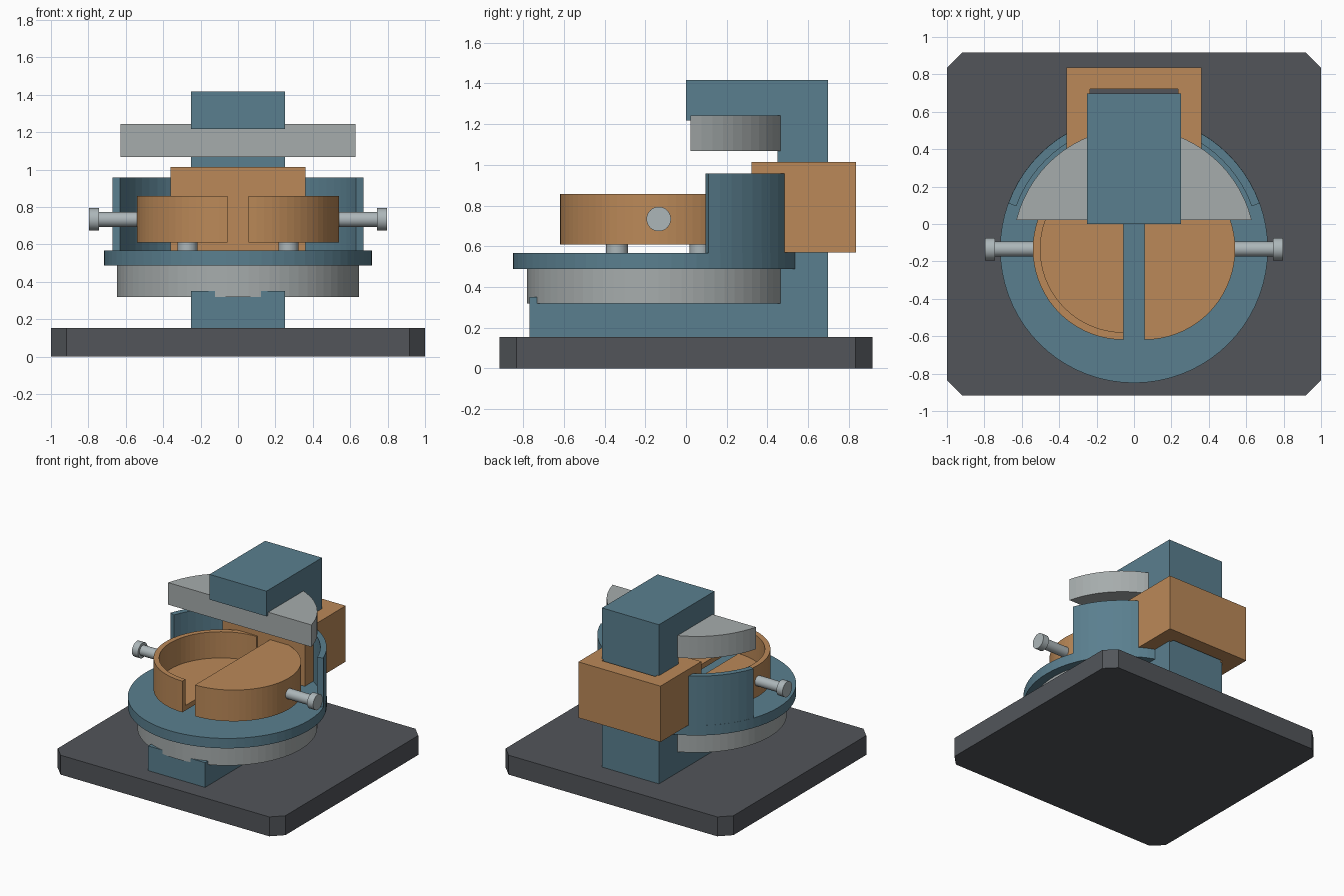
import bpy, bmesh, math
from mathutils import Matrix

if "Cube" in bpy.data.objects:
    bpy.data.objects.remove(bpy.data.objects["Cube"])

CY = -0.134          # shared centre (y) of the round parts
SEG = 72             # facets in a full circle


def material(name, rgb):
    m = bpy.data.materials.new(name)
    m.diffuse_color = [((c / 255 + 0.055) / 1.055) ** 2.4 for c in rgb] + [1]
    m.use_nodes = True
    m.node_tree.nodes["Principled BSDF"].inputs["Base Color"].default_value = m.diffuse_color
    return m


TEAL = material("blue grey paint", (90, 127, 143))
COPPER = material("copper", (187, 137, 88))
GREY = material("pole grey", (166, 172, 172))
STEEL = material("pale steel", (172, 182, 185))
DARK = material("dark base grey", (82, 85, 90))


def prism(name, pts, z0, z1, mat):
    """Extrude an outline in XY from z0 to z1."""
    bm = bmesh.new()
    face = bm.faces.new([bm.verts.new((x, y, z0)) for x, y in pts])
    ext = bmesh.ops.extrude_face_region(bm, geom=[face])
    top = [v for v in ext["geom"] if isinstance(v, bmesh.types.BMVert)]
    bmesh.ops.translate(bm, verts=top, vec=(0, 0, z1 - z0))
    bmesh.ops.recalc_face_normals(bm, faces=bm.faces)
    me = bpy.data.meshes.new(name)
    bm.to_mesh(me)
    bm.free()
    me.materials.append(mat)
    ob = bpy.data.objects.new(name, me)
    bpy.context.collection.objects.link(ob)
    return ob


def box(name, x, y0, y1, z0, z1, mat):
    return prism(name, [(-x, y0), (x, y0), (x, y1), (-x, y1)], z0, z1, mat)


def arc(r, a0, a1, cx=0, cy=CY):
    n = max(6, round(abs(a1 - a0) / 360 * SEG))
    angles = [math.radians(a0 + (a1 - a0) * i / n) for i in range(n + 1)]
    return [(cx + r * math.cos(a), cy + r * math.sin(a)) for a in angles]


def disc(name, r, z0, z1, mat, cx=0, cy=CY):
    return prism(name, arc(r, 0, 360, cx, cy)[:-1], z0, z1, mat)


def ring(name, r_out, r_in, a0, a1, z0, z1, mat, cx=0):
    return prism(name, arc(r_out, a0, a1, cx) + arc(r_in, a1, a0, cx), z0, z1, mat)


# Base plate with clipped corners
bx, by, c = 1.0, 0.917, 0.083
corner = [(bx, by - c), (bx - c, by)]
base = (corner + [(-x, y) for x, y in corner[::-1]]
        + [(-x, -y) for x, y in corner] + [(x, -y) for x, y in corner[::-1]])
prism("base_plate", base, 0, 0.154, DARK)

# C-shaped yoke: side profile extruded across the width
yoke_profile = [(-0.77, 0.154), (0.697, 0.154), (0.697, 1.418), (0, 1.418),
                (0, 1.218), (0.45, 1.218), (0.45, 0.35), (-0.77, 0.35)]
yoke = prism("yoke", yoke_profile, -0.25, 0.25, TEAL)
# profile axes (x, y, z) become (y, z, x)
yoke.data.transform(Matrix(((0, 0, 1, 0), (1, 0, 0, 0), (0, 1, 0, 0), (0, 0, 0, 1))))

# Lower pole, chamber floor and cut-away chamber wall
disc("lower_pole", 0.648, 0.32, 0.49, GREY)
disc("chamber_floor", 0.716, 0.488, 0.567, TEAL)
ring("chamber_wall", 0.715, 0.67, 20, 160, 0.56, 0.958, TEAL)

# Upper pole, front part cut away
cut = math.degrees(math.asin((0.022 - CY) / 0.648))
prism("upper_pole", arc(0.648, cut, 180 - cut), 1.068, 1.243, GREY)

# Coil block around the column, with a clearance slot
coil = box("coil_block", 0.361, 0.323, 0.836, 0.569, 1.013, COPPER)
cutter = box("coil_slot_cutter", 0.235, 0.5, 0.722, 0.5, 1.1, COPPER)
cutter.hide_render = True
cutter.hide_viewport = True
mod = coil.modifiers.new("slot", "BOOLEAN")
mod.operation = "DIFFERENCE"
mod.object = cutter
mod.solver = "EXACT"
bpy.context.view_layer.objects.active = coil
bpy.ops.object.modifier_apply(modifier="slot")
bpy.data.objects.remove(cutter)

# Half-round electrodes with supports and feed rods on both sides
for side, s in (("left", -1), ("right", 1)):
    cx, a0 = 0.056 * s, -90 * s
    a1 = a0 + 180
    ring(side + "_electrode_wall", 0.485, 0.445, a0, a1, 0.61, 0.858, COPPER, cx)
    prism(side + "_electrode_floor", arc(0.445, a0, a1, cx), 0.61, 0.65, COPPER)
    if s > 0:        # only the right electrode keeps its lid
        prism("right_electrode_lid", arc(0.445, a0, a1, cx), 0.818, 0.858, COPPER)
    for end, dy in (("front", -0.205), ("back", 0.205)):
        disc(f"{side}_{end}_support", 0.053, 0.56, 0.612, STEEL, 0.27 * s, CY + dy)
    for part, r, x0, x1 in (("feed_rod", 0.04, 0.515, 0.75), ("rod_cap", 0.06, 0.743, 0.796)):
        ob = disc(f"{side}_{part}", r, x0, x1, STEEL, 0, 0)
        ob.data.transform(Matrix.Translation((0, CY, 0.734))
                          @ Matrix.Rotation(math.radians(90 * s), 4, "Y"))
        bpy.context.view_layer.objects.active = ob
        ob.select_set(True)
        bpy.ops.object.shade_smooth_by_angle()
        ob.select_set(False)
